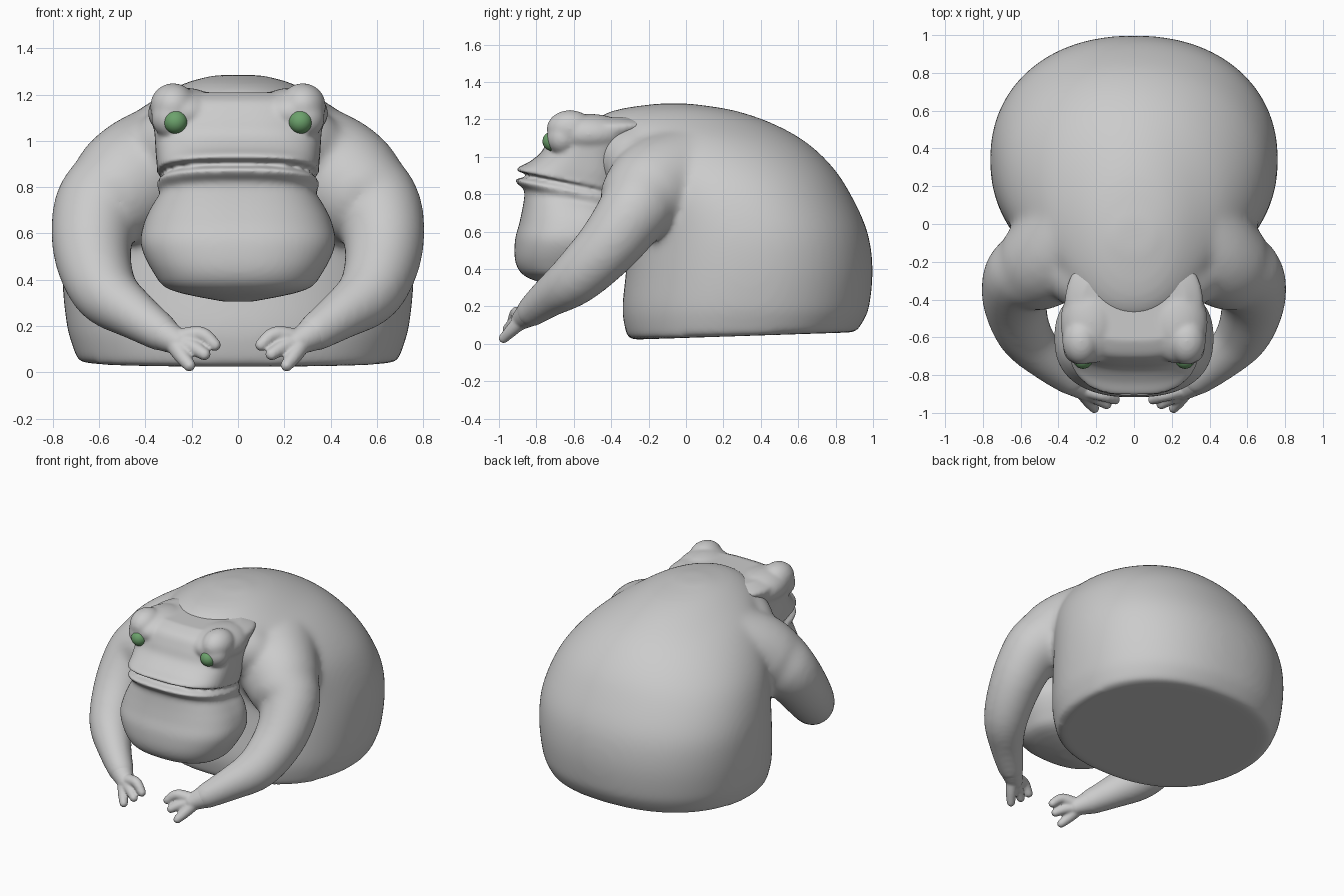
import bpy, bmesh, math
from mathutils import Vector

if "Cube" in bpy.data.objects:
    bpy.data.objects.remove(bpy.data.objects["Cube"])

SEG = 64


def spline(rows, n=4):
    """Catmull-Rom interpolation between rows of numbers."""
    p = [rows[0]] + list(rows) + [rows[-1]]
    out = []
    for i in range(1, len(p) - 2):
        for k in range(n):
            t = k / n
            out.append([0.5 * (2 * b + (c - a) * t + (2 * a - 5 * b + 4 * c - d) * t * t
                               + (3 * b - a - 3 * c + d) * t ** 3)
                        for a, b, c, d in zip(p[i - 1], p[i], p[i + 1], p[i + 2])])
    return out + [list(rows[-1])]


def loft(bm, rings):
    """Skin closed rings of points and cap both ends."""
    vs = [[bm.verts.new(co) for co in r] for r in rings]
    for a, b in zip(vs, vs[1:]):
        for i in range(len(a)):
            j = (i + 1) % len(a)
            bm.faces.new((a[i], a[j], b[j], b[i]))
    bm.faces.new(vs[0][::-1])
    bm.faces.new(vs[-1])


def stack(bm, rows, low, high):
    """Horizontal superellipse rings: z, front y, back y, half width, tilt."""
    rings = []
    rows = spline(rows)
    for i, (z, yf, yb, hw, tilt) in enumerate(rows):
        power = low + (high - low) * i / (len(rows) - 1)
        ring = []
        for k in range(SEG):
            a = 2 * math.pi * k / SEG
            c, s = math.cos(a), math.sin(a)
            x = hw * math.copysign(abs(c) ** (2 / power), c)
            y = (yf + yb) / 2 + (yb - yf) / 2 * math.copysign(abs(s) ** (2 / power), s)
            ring.append((x, y, z + tilt * (y - yf)))
        rings.append(ring)
    loft(bm, rings)


def tube(bm, rows, side):
    """Round limb through points x, y, z, radius, with rounded ends."""
    pts = spline([(x * side, y, z, r) for x, y, z, r in rows])
    rings = []
    for i, (x, y, z, r) in enumerate(pts):
        d = Vector(pts[min(i + 1, len(pts) - 1)][:3]) - Vector(pts[max(i - 1, 0)][:3])
        d.normalize()
        u = d.cross(Vector((0, 0, 1))).normalized()
        v = d.cross(u)
        for q in ([-75, -45, -20] if i == 0 else [0] if i < len(pts) - 1 else [0, 25, 50, 75]):
            h = math.radians(q)
            rings.append([Vector((x, y, z)) + d * r * math.sin(h)
                          + (u * math.cos(a) + v * math.sin(a)) * r * math.cos(h)
                          for a in (2 * math.pi * k / 24 for k in range(24))])
    loft(bm, rings)


def ball(bm, center, radii):
    new = bmesh.ops.create_uvsphere(bm, u_segments=32, v_segments=20, radius=1)["verts"]
    bmesh.ops.scale(bm, vec=radii, verts=new)
    bmesh.ops.translate(bm, vec=center, verts=new)


def skin(bm, name, voxel, iterations):
    """Fuse overlapping solids into one smooth skin."""
    bmesh.ops.recalc_face_normals(bm, faces=bm.faces)
    mesh = bpy.data.meshes.new(name)
    bm.to_mesh(mesh)
    bm.free()
    obj = bpy.data.objects.new(name, mesh)
    bpy.context.collection.objects.link(obj)
    remesh = obj.modifiers.new("fuse", "REMESH")
    remesh.mode = "VOXEL"
    remesh.voxel_size = voxel
    remesh.use_smooth_shade = True
    soften = obj.modifiers.new("soften", "SMOOTH")
    soften.factor = 0.5
    soften.iterations = iterations


# Heavy rounded body with a flat, slightly tilted underside
body = bmesh.new()
stack(body, [(0.022, -0.31, 0.91, 0.69, 0.033), (0.10, -0.33, 0.95, 0.715, 0.02),
             (0.20, -0.34, 0.98, 0.74, 0), (0.40, -0.32, 0.998, 0.76, 0),
             (0.60, -0.31, 0.97, 0.755, 0), (0.80, -0.35, 0.88, 0.705, 0),
             (0.95, -0.40, 0.78, 0.62, 0), (1.08, -0.45, 0.64, 0.50, 0),
             (1.18, -0.50, 0.46, 0.36, 0), (1.25, -0.38, 0.25, 0.23, 0),
             (1.285, -0.15, 0.02, 0.10, 0)], 2.25, 2.0)
# Neck filling the space between shoulders and head
ball(body, (0, -0.28, 0.99), (0.46, 0.25, 0.235))

# Throat pouch, lips with mouth groove, and head
head = bmesh.new()
stack(head, [(0.305, -0.69, -0.56, 0.06, 0), (0.355, -0.85, -0.42, 0.29, 0),
             (0.43, -0.91, -0.35, 0.365, 0), (0.55, -0.915, -0.30, 0.42, 0),
             (0.65, -0.89, -0.30, 0.405, 0), (0.75, -0.87, -0.30, 0.37, -0.1),
             (0.82, -0.865, -0.30, 0.34, -0.2), (0.855, -0.90, -0.30, 0.345, -0.2),
             (0.880, -0.91, -0.30, 0.35, -0.2), (0.902, -0.83, -0.30, 0.315, -0.2),
             (0.924, -0.905, -0.30, 0.35, -0.2), (0.945, -0.895, -0.30, 0.35, -0.2),
             (0.975, -0.835, -0.30, 0.355, -0.15), (1.03, -0.77, -0.30, 0.36, -0.05),
             (1.10, -0.74, -0.25, 0.365, 0), (1.17, -0.70, -0.15, 0.36, 0),
             (1.21, -0.62, -0.25, 0.28, 0)], 2.35, 2.8)

hands = bmesh.new()
for side in (-1, 1):
    # Brow ridge sweeping back, and eyelid
    ball(head, (0.28 * side, -0.62, 1.15), (0.10, 0.125, 0.10))
    ball(head, (0.23 * side, -0.52, 1.12), (0.16, 0.22, 0.11))
    ball(head, (0.285 * side, -0.66, 1.10), (0.09, 0.085, 0.09))
    # Arm from the shoulder hump to the wrist
    tube(body, [(0.27, 0.02, 0.88, 0.30), (0.42, -0.15, 0.84, 0.268),
                (0.535, -0.24, 0.76, 0.235), (0.61, -0.29, 0.69, 0.195),
                (0.63, -0.42, 0.52, 0.17), (0.575, -0.59, 0.35, 0.145),
                (0.45, -0.73, 0.25, 0.11), (0.33, -0.83, 0.17, 0.085)], side)
    # Palm and three fingers
    tube(hands, [(0.40, -0.775, 0.215, 0.085), (0.33, -0.83, 0.17, 0.076),
                 (0.26, -0.88, 0.13, 0.055)], side)
    for mid, tip in (((0.165, -0.905, 0.165), (0.10, -0.93, 0.118)),
                     ((0.20, -0.92, 0.11), (0.145, -0.955, 0.078)),
                     ((0.245, -0.93, 0.075), (0.21, -0.975, 0.03))):
        tube(hands, [(0.28, -0.87, 0.135, 0.045), (*mid, 0.035), (*tip, 0.027)], side)

skin(body, "body_and_arms", 0.016, 30)
skin(head, "head", 0.010, 14)
skin(hands, "hands", 0.008, 5)

# Green eyes
green = bpy.data.materials.new("eye_green")
green.diffuse_color = (0.15, 0.36, 0.15, 1)
green.use_nodes = True
green.node_tree.nodes["Principled BSDF"].inputs["Base Color"].default_value = green.diffuse_color
for name, side in (("right_eye", -1), ("left_eye", 1)):
    bpy.ops.mesh.primitive_uv_sphere_add(segments=24, ring_count=16, radius=0.052,
                                         location=(0.27 * side, -0.715, 1.083))
    eye = bpy.context.object
    eye.name = name
    eye.data.materials.append(green)
    bpy.ops.object.shade_smooth()
